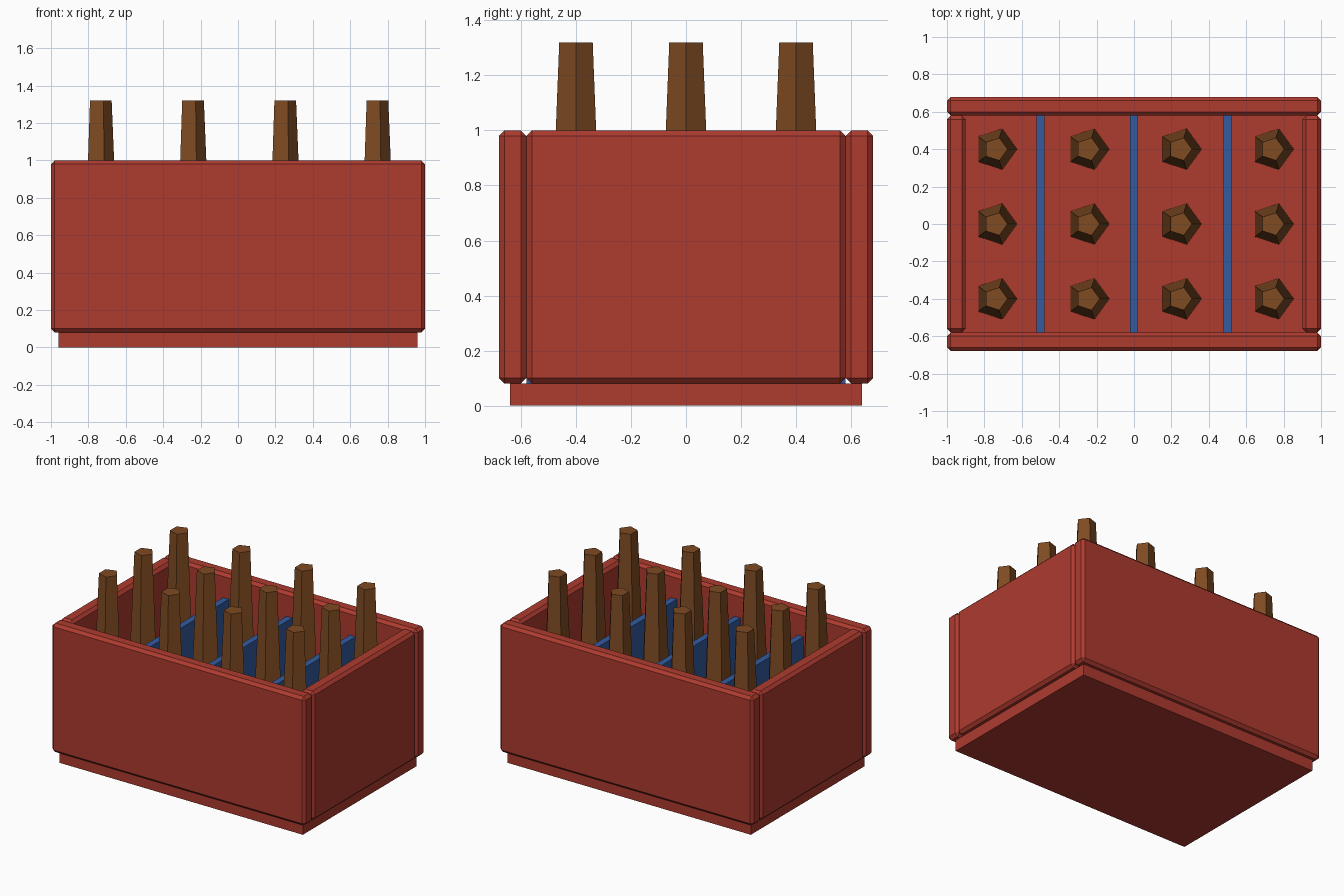
import bpy, bmesh, math

if "Cube" in bpy.data.objects:
    bpy.data.objects.remove(bpy.data.objects["Cube"])


def material(name, rgb):
    m = bpy.data.materials.new(name)
    m.diffuse_color = (*rgb, 1)
    m.use_nodes = True
    m.node_tree.nodes["Principled BSDF"].inputs["Base Color"].default_value = m.diffuse_color
    return m


RED = material("crate red", (0.42, 0.043, 0.028))
BLUE = material("divider blue", (0.033, 0.105, 0.35))
BROWN = material("bottle brown", (0.21, 0.07, 0.016))


def finish(bm, name, mat):
    me = bpy.data.meshes.new(name)
    bm.to_mesh(me)
    bm.free()
    me.materials.append(mat)
    ob = bpy.data.objects.new(name, me)
    bpy.context.collection.objects.link(ob)
    return ob


def box(name, lo, hi, mat, bevel=0):
    bm = bmesh.new()
    bmesh.ops.create_cube(bm, size=1)
    for v in bm.verts:
        v.co = [(a + b) / 2 + c * (b - a) for a, b, c in zip(lo, hi, v.co)]
    if bevel:
        bmesh.ops.bevel(bm, geom=bm.edges[:], offset=bevel, segments=1,
                        profile=0.5, affect='EDGES')
    return finish(bm, name, mat)


def bottle(name, x, y, z0, z1, r0, r1):
    bm = bmesh.new()
    bmesh.ops.create_cone(bm, cap_ends=True, segments=5, radius1=r0, radius2=r1,
                          depth=z1 - z0)
    # one corner of the pentagon points to +x
    top = max(bm.verts, key=lambda v: (round(v.co.z, 4), v.co.x))
    turn = -math.atan2(top.co.y, top.co.x)
    c, s = math.cos(turn), math.sin(turn)
    for v in bm.verts:
        px, py, pz = v.co
        v.co = (x + c * px - s * py, y + s * px + c * py, pz + (z0 + z1) / 2)
    return finish(bm, name, BROWN)


FLOOR = 0.08

# crate floor
box("crate_floor", (-0.96, -0.64, 0), (0.96, 0.64, FLOOR), RED)

# long and short walls with chamfered edges
box("front_wall", (-1, -0.68, FLOOR), (1, -0.58, 1), RED, 0.02)
box("back_wall", (-1, 0.58, FLOOR), (1, 0.68, 1), RED, 0.02)
box("left_wall", (-1, -0.58, FLOOR), (-0.9, 0.58, 1), RED, 0.02)
box("right_wall", (0.9, -0.58, FLOOR), (1, 0.58, 1), RED, 0.02)

# blue dividers across the crate
for i, x in enumerate((-0.5, 0, 0.5)):
    box(f"divider_{i + 1}", (x - 0.0225, -0.58, FLOOR), (x + 0.0225, 0.58, 0.83), BLUE)

# four by three tapered bottles
for i in range(4):
    for j in range(3):
        bottle(f"bottle_{i + 1}_{j + 1}", (i - 1.5) * 0.493, (j - 1) * 0.4,
               FLOOR, 1.32, 0.115, 0.064)
